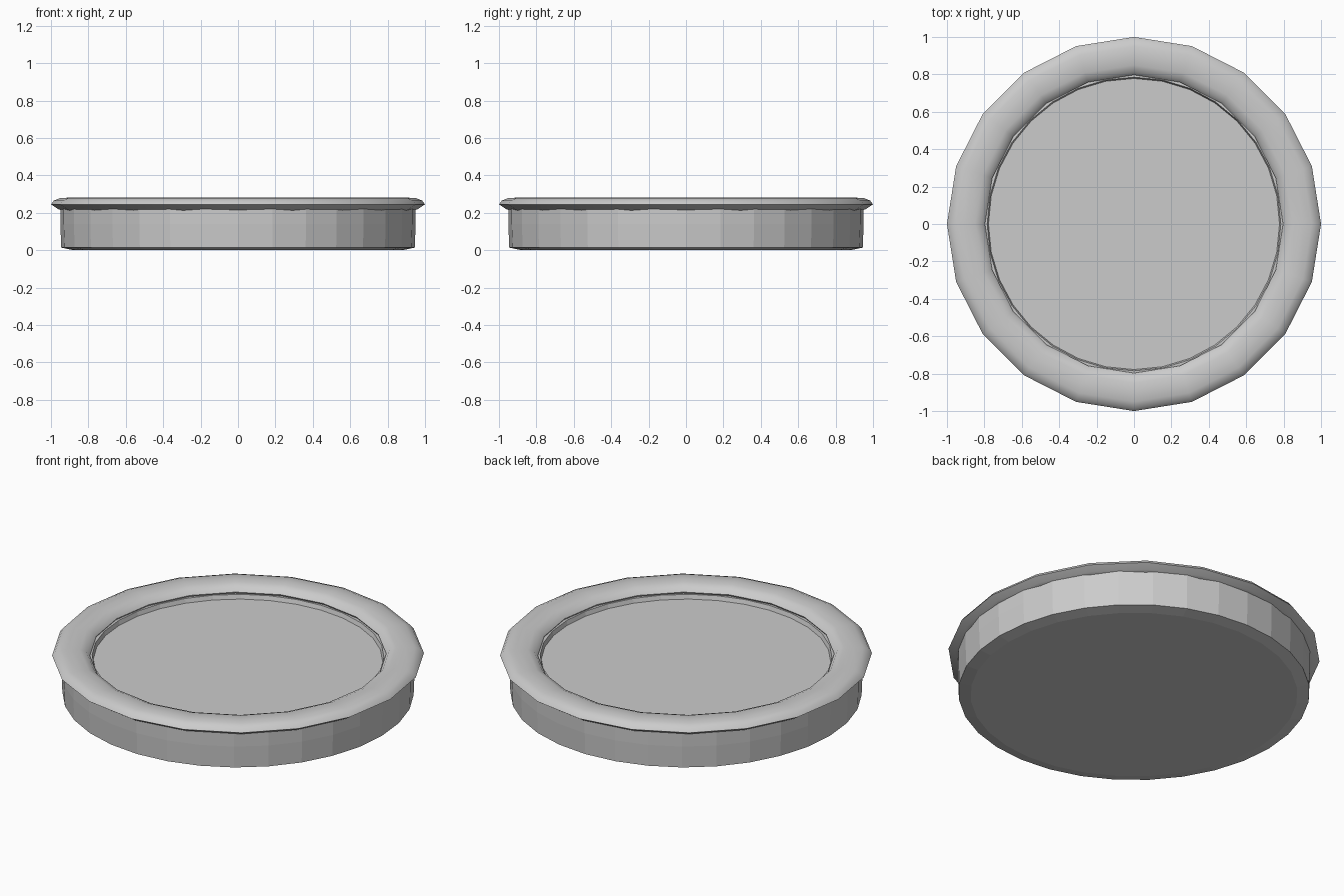
import bpy, math

if "Cube" in bpy.data.objects:
    bpy.data.objects.remove(bpy.data.objects["Cube"])


def lathe(name, profile, sides, closed=False):
    """Spin an (r, z) profile round z; r = 0 points become poles."""
    verts, rows, faces = [], [], []
    for r, z in profile:
        count = sides if r > 0 else 1
        start = len(verts)
        for i in range(count):
            a = 2 * math.pi * i / sides
            verts.append((r * math.cos(a), r * math.sin(a), z))
        rows.append([start + i % count for i in range(sides)])
    pairs = list(zip(rows, rows[1:]))
    if closed:
        pairs.append((rows[-1], rows[0]))
    for low, high in pairs:
        for i in range(sides):
            j = (i + 1) % sides
            face = [low[i], low[j], high[j], high[i]]
            faces.append(list(dict.fromkeys(face)))
    mesh = bpy.data.meshes.new(name)
    mesh.from_pydata(verts, [], faces)
    mesh.update()
    obj = bpy.data.objects.new(name, mesh)
    bpy.context.collection.objects.link(obj)
    return obj


# Shallow drum with a recessed top plate
lathe("base_drum", [(0, 0), (0.88, 0.0), (0.945, 0.014), (0.95, 0.14), (0.95, 0.22),
                    (0.785, 0.235), (0.778, 0.21), (0, 0.21)], 32)

# Flattened twenty-sided rim
rim = lathe("rim", [(0.94, 0.21), (0.965, 0.222), (1.0, 0.245), (0.985, 0.265),
                    (0.95, 0.279), (0.90, 0.281), (0.85, 0.279), (0.815, 0.265),
                    (0.797, 0.243), (0.81, 0.222), (0.85, 0.21)], 20, closed=True)
bpy.ops.object.select_all(action='DESELECT')
rim.select_set(True)
bpy.context.view_layer.objects.active = rim
bpy.ops.object.shade_smooth_by_angle(angle=math.radians(35))
